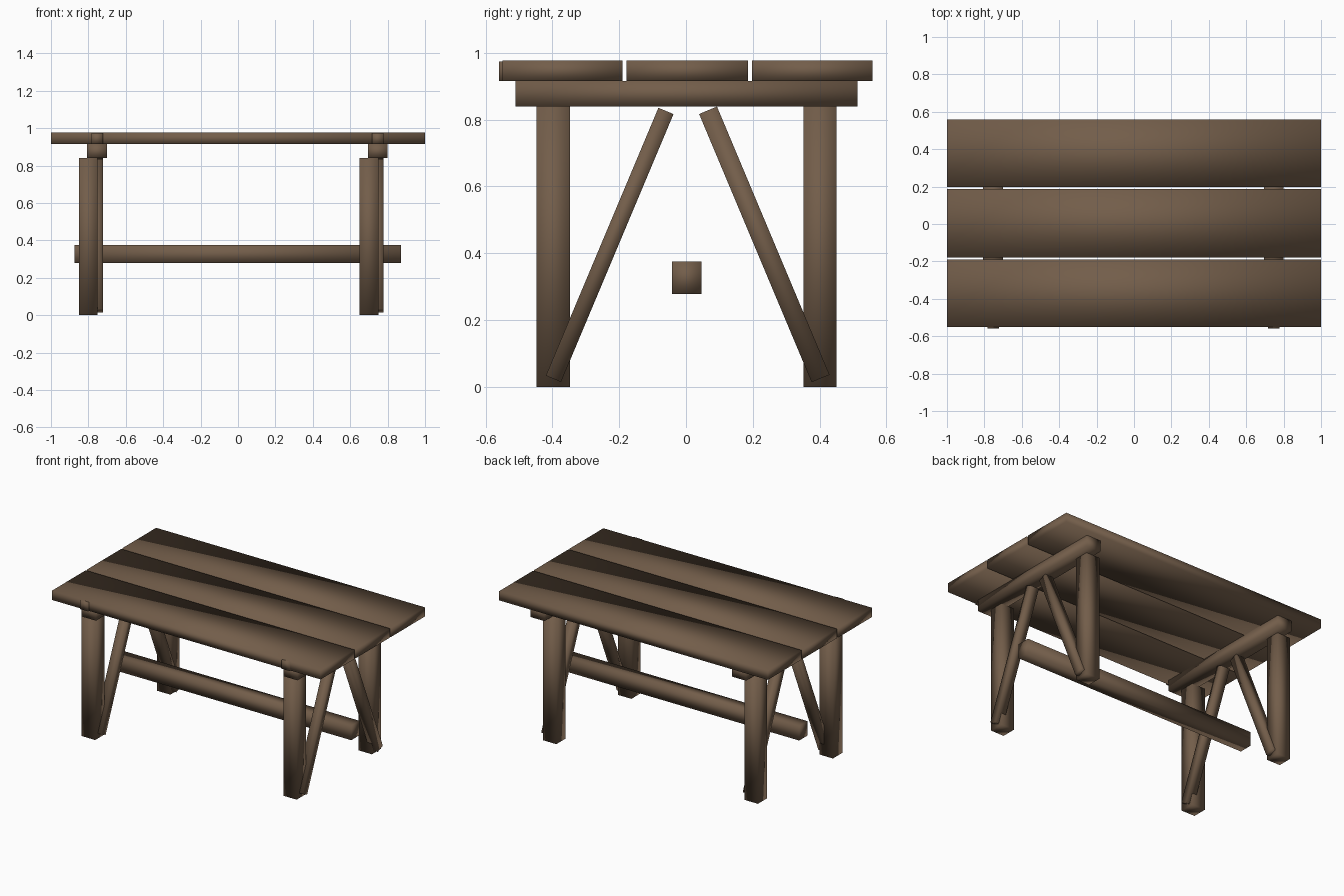
import bpy, math
from mathutils import Vector

if "Cube" in bpy.data.objects:
    bpy.data.objects.remove(bpy.data.objects["Cube"])

wood = bpy.data.materials.new("dark brown wood")
wood.diffuse_color = (0.17, 0.11, 0.068, 1)
wood.use_nodes = True
wood.node_tree.nodes["Principled BSDF"].inputs["Base Color"].default_value = wood.diffuse_color


def box(name, x, y, z):
    """Smooth-shaded box from (min, max) ranges."""
    bpy.ops.mesh.primitive_cube_add(size=1)
    o = bpy.context.object
    o.name = name
    for v in o.data.vertices:
        v.co = [r[0] if c < 0 else r[1] for c, r in zip(v.co, (x, y, z))]
    o.data.materials.append(wood)
    o.data.shade_smooth()
    return o


def brace(name, x, bottom, top, width):
    """Slanted bar in the y-z plane between two (y, z) points."""
    a, b = Vector(bottom), Vector(top)
    d = b - a
    h = d.length / 2
    o = box(name, x, (-width / 2, width / 2), (-h, h))
    o.rotation_euler.x = -math.atan2(d.x, d.y)
    o.location = (0, (a.x + b.x) / 2, (a.y + b.y) / 2)
    return o


# table top planks
for n, y in (("front", (-0.55, -0.19)), ("middle", (-0.178, 0.186)), ("back", (0.198, 0.558))):
    box(n + "_plank", (-1, 1), y, (0.915, 0.977))

# two end frames, the second a shifted copy of the first
for side, s in (("left", 0), ("right", 1.5)):
    box(side + "_cross_beam", (s - 0.806, s - 0.70), (-0.51, 0.513), (0.84, 0.915))
    box(side + "_front_leg", (s - 0.85, s - 0.75), (-0.447, -0.348), (0, 0.84))
    box(side + "_back_leg", (s - 0.85, s - 0.75), (0.352, 0.45), (0, 0.84))
    bx = (s - 0.784, s - 0.723)
    brace(side + "_front_brace", bx, (-0.397, 0.024), (-0.06, 0.826), 0.049)
    brace(side + "_back_brace", bx, (0.403, 0.025), (0.066, 0.828), 0.058)
    # small block showing on the front plank edge
    box(side + "_edge_block", bx, (-0.56, -0.51), (0.915, 0.974))

# long stretcher
box("stretcher", (-0.875, 0.872), (-0.042, 0.046), (0.278, 0.375))
